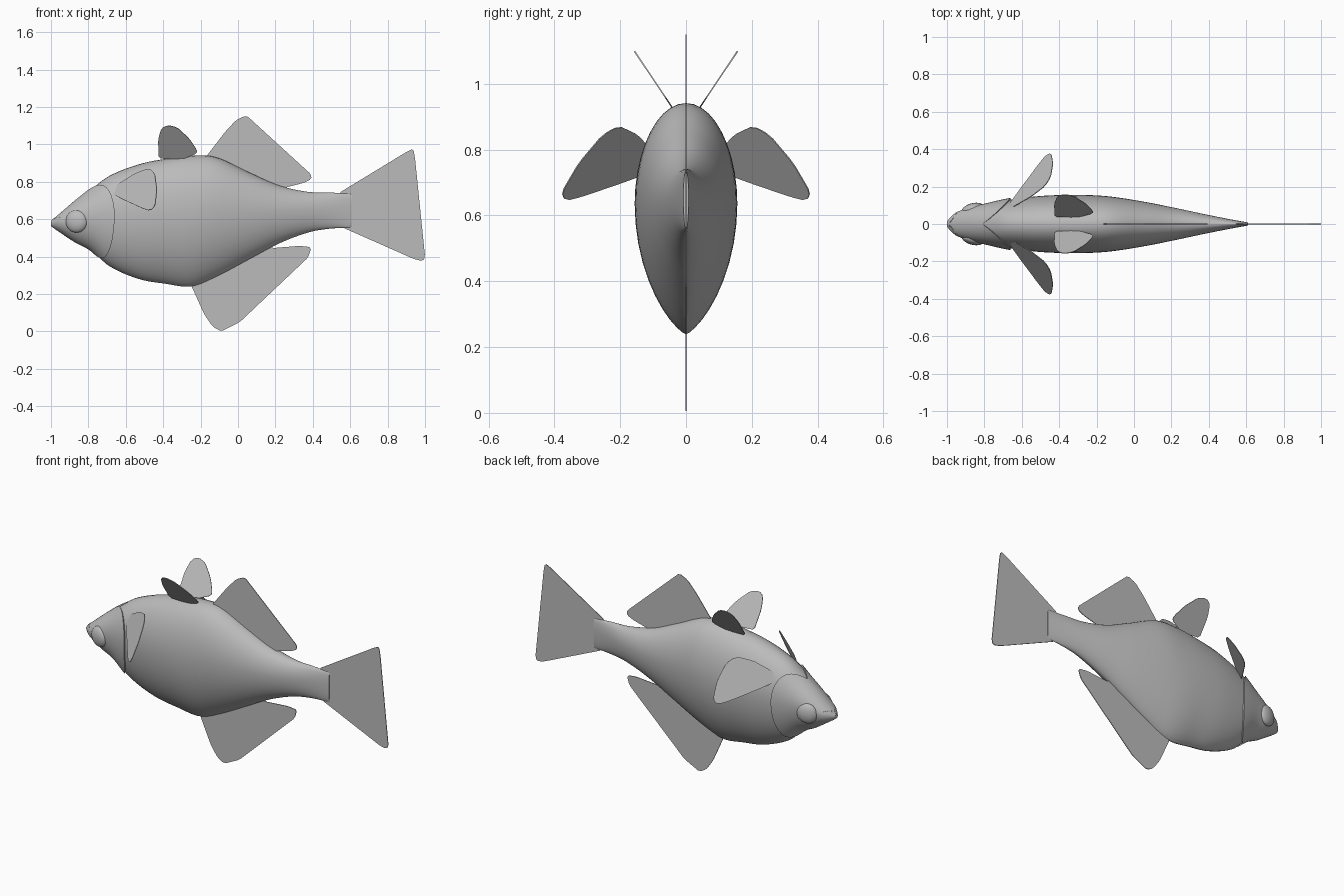
import bpy
import bmesh
import math
from mathutils import Vector

cube = bpy.data.objects.get("Cube")
if cube:
    bpy.data.objects.remove(cube, do_unlink=True)

grey = bpy.data.materials.new("soft_grey")
grey.use_nodes = True
grey.diffuse_color = (0.5, 0.5, 0.5, 1)
grey.node_tree.nodes["Principled BSDF"].inputs["Base Color"].default_value = (0.5, 0.5, 0.5, 1)

# Body stations: position along the body, belly height, back height, half width
STATIONS = [
    (-1, .565, .585, .012), (-.98, .55, .605, .035), (-.95, .53, .63, .06),
    (-.87, .48, .695, .088), (-.79, .44, .755, .105), (-.69, .35, .83, .125),
    (-.53, .28, .893, .147), (-.39, .255, .922, .155), (-.25, .24, .94, .155),
    (-.12, .29, .932, .146), (.06, .385, .85, .118), (.22, .47, .78, .086),
    (.38, .53, .745, .052), (.5, .55, .742, .028), (.61, .555, .735, .008),
]
SEGMENTS = 40


def profile(x):
    """Smoothly interpolate belly, back and half width."""
    last = len(STATIONS) - 1
    i = 0
    while i < last - 1 and x > STATIONS[i + 1][0]:
        i += 1

    def slope(j, k):
        a, b = STATIONS[max(j - 1, 0)], STATIONS[min(j + 1, last)]
        return (b[k] - a[k]) / (b[0] - a[0])

    a, b = STATIONS[i], STATIONS[i + 1]
    span = b[0] - a[0]
    t = (x - a[0]) / span
    result = []
    for k in (1, 2, 3):
        h = (1 + 2 * t) * (1 - t) ** 2 * a[k] + t * t * (3 - 2 * t) * b[k]
        h += span * (t * (1 - t) ** 2 * slope(i, k) + t * t * (t - 1) * slope(i + 1, k))
        result.append(h)
    return result


def skin(x, angle, offset=0.0):
    """Point on the body: rounded back, keeled belly."""
    belly, back, half = profile(x)
    c, s = math.cos(angle), math.sin(angle)
    middle = belly + .57 * (back - belly)
    keel = 1 + .5 * max(0, 1 - abs(x + .25) / .75)
    width = half * math.copysign(abs(c) ** (keel if s < 0 else 1), c)
    reach = back - middle if s > 0 else middle - belly
    return Vector((x, width + offset * c, middle + s * reach + offset * s))


def finish(name, bm, smooth=True):
    bmesh.ops.recalc_face_normals(bm, faces=bm.faces[:])
    mesh = bpy.data.meshes.new(name)
    bm.to_mesh(mesh)
    bm.free()
    mesh.materials.append(grey)
    obj = bpy.data.objects.new(name, mesh)
    bpy.context.collection.objects.link(obj)
    if smooth:
        bpy.ops.object.select_all(action='DESELECT')
        obj.select_set(True)
        bpy.context.view_layer.objects.active = obj
        bpy.ops.object.shade_smooth_by_angle(angle=math.radians(40))
    return obj


def loft(name, rings):
    bm = bmesh.new()
    loops = [[bm.verts.new(p) for p in ring] for ring in rings]
    for a, b in zip(loops, loops[1:]):
        for i in range(len(a)):
            j = (i + 1) % len(a)
            bm.faces.new((a[i], a[j], b[j], b[i]))
    bm.faces.new(loops[0])
    bm.faces.new(loops[-1])
    return finish(name, bm)


def fin(name, outline, side):
    """Thin plate; side(x, z) gives its sideways position."""
    points = []
    for i, (x, z) in enumerate(outline):
        # Soften each corner a little
        here = Vector((x, z))
        for other in (outline[i - 1], outline[(i + 1) % len(outline)]):
            edge = Vector(other) - here
            points.append(here + edge * min(.25, .012 / edge.length))
    bm = bmesh.new()
    face = bm.faces.new([bm.verts.new((p.x, side(p.x, p.y), p.y)) for p in points])
    face.normal_update()
    shift = face.normal * .002
    ends = bmesh.ops.extrude_face_region(bm, geom=[face])["geom"]
    tops = [v for v in ends if isinstance(v, bmesh.types.BMVert)]
    bmesh.ops.translate(bm, verts=tops, vec=shift)
    bmesh.ops.translate(bm, verts=[v for v in bm.verts if v not in tops], vec=-shift)
    if face.is_valid and len(face.link_faces if hasattr(face, "link_faces") else []) > 1:
        bm.faces.remove(face)
    return finish(name, bm, smooth=False)


ANGLES = [math.tau * i / SEGMENTS for i in range(SEGMENTS)]

# Body
RINGS = 56
loft("body", [[skin(-1 + 1.61 * (i / RINGS) ** 1.4, a) for a in ANGLES]
              for i in range(RINGS + 1)])


# Head shell with a raised gill edge
def gill(angle):
    sweep = .15 if math.sin(angle) > 0 else .11
    return -.66 - sweep * (1 - abs(math.cos(angle)))


def head_ring(u, offset):
    return [skin(-1 + u * (gill(a) + 1), a, offset) for a in ANGLES]


STEPS = 20
head = [head_ring((i / STEPS) ** 1.4, .002 + .008 * (i / STEPS) ** 2)
        for i in range(STEPS + 1)]
loft("head", head + [head_ring(1, -.01)])

# Centre fins
fin("dorsal_fin", [(-.17, .935), (-.07, 1.065), (-.01, 1.13), (.045, 1.155),
                   (.39, .84), (.393, .815), (.355, .795), (.24, .765),
                   (.1, .75), (-.1, .85)], lambda x, z: 0)
fin("anal_fin", [(-.25, .245), (-.18, .09), (-.135, .025), (-.09, 0), (.01, .05),
                 (.375, .395), (.393, .45), (.33, .457), (.18, .445),
                 (.1, .5), (-.2, .35)], lambda x, z: 0)
fin("tail_fin", [(.54, .74), (.91, .965), (.938, .976), (.947, .92), (1, .4),
                 (.99, .376), (.945, .385), (.56, .555)], lambda x, z: 0)

# Paired fins, eyes and mouth corners
UPPER = [(-.425, .925), (-.427, 1.025), (-.41, 1.085), (-.375, 1.102), (-.325, 1.09),
         (-.26, 1.03), (-.22, .97), (-.22, .952), (-.3, .92)]
PECTORAL = [(-.69, .745), (-.65, .78), (-.55, .845), (-.475, .872), (-.445, .845),
            (-.433, .76), (-.443, .67), (-.47, .645), (-.51, .657), (-.61, .703)]

for label, sign in (("front", -1), ("back", 1)):
    fin(label + "_upper_fin", UPPER, lambda x, z: sign * (.04 + .67 * (z - .925)))
    fin(label + "_pectoral_fin", PECTORAL,
        lambda x, z: sign * (.205 + 1.02 * (x + .475) - .7 * (z - .87)))

    bpy.ops.mesh.primitive_uv_sphere_add(segments=28, ring_count=16, radius=.06,
                                         location=(-.863, sign * .081, .588),
                                         rotation=(0, 0, sign * math.radians(15)))
    eye = bpy.context.object
    eye.name = label + "_eye"
    eye.scale = (1, .5, 1)
    eye.data.materials.append(grey)
    bpy.ops.object.shade_smooth_by_angle(angle=math.radians(40))

    # Lip ridge rising from the snout tip along the cheek
    lip = []
    for i in range(9):
        u = i / 8
        centre = skin(-.996 + .05 * u, sign * -1.2 * u + math.pi / 2 + sign * .0, .001)
        lip.append([centre + Vector((0, math.cos(a), math.sin(a))) * .005 * (1 - .6 * u)
                    for a in ANGLES[::5]])
    loft(label + "_lip", lip)
